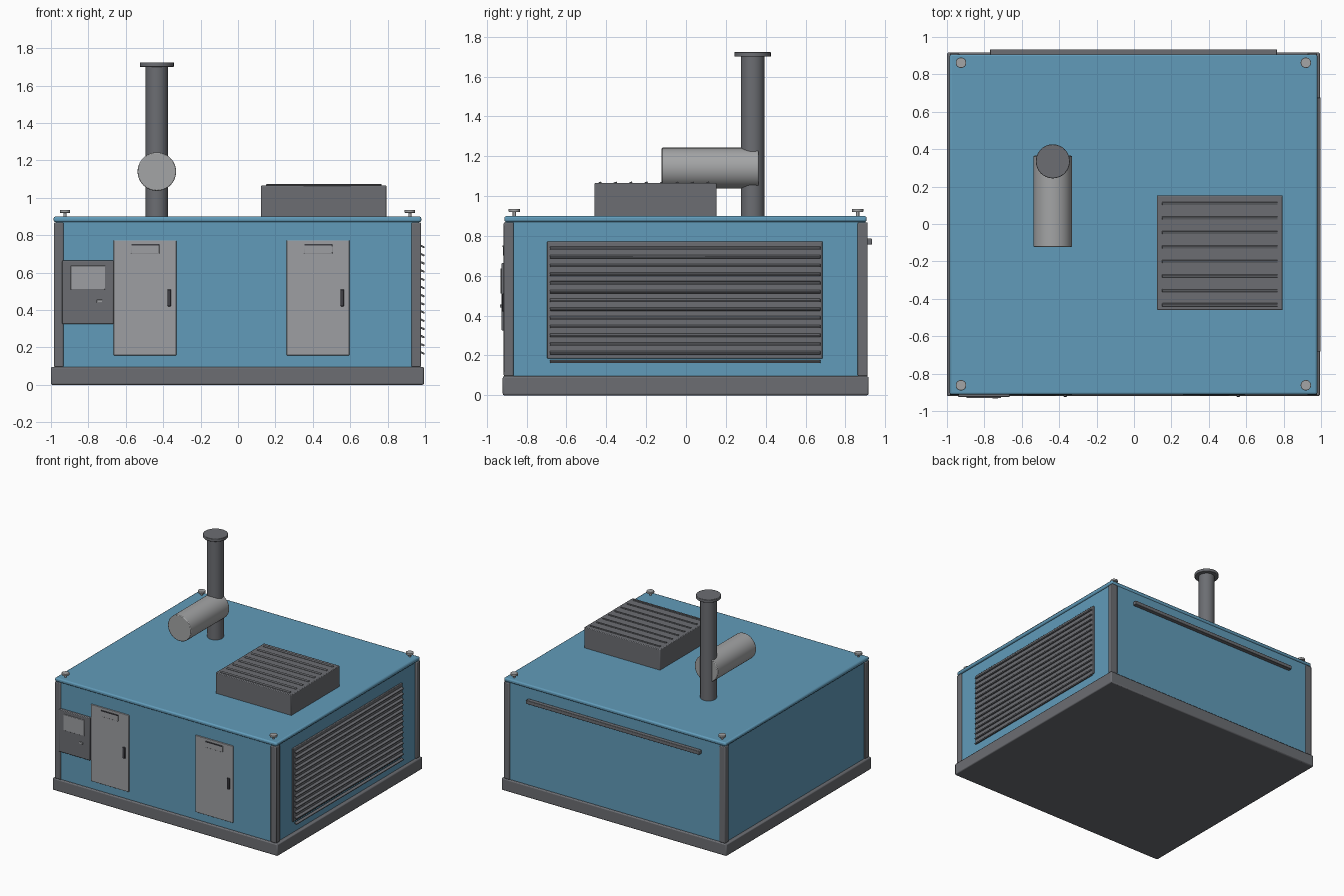
import bpy, math
from mathutils import Vector

cube = bpy.data.objects.get("Cube")
if cube:
    bpy.data.objects.remove(cube, do_unlink=True)


def material(name, rgb):
    m = bpy.data.materials.new(name)
    m.use_nodes = True
    m.diffuse_color = (*rgb, 1)
    m.node_tree.nodes["Principled BSDF"].inputs["Base Color"].default_value = (*rgb, 1)
    return m


BLUE = material("blue paint", (0.12, 0.33, 0.49))
STEEL = material("dark steel", (0.15, 0.155, 0.17))
PANEL = material("light grey panel", (0.34, 0.345, 0.365))
SILVER = material("silver metal", (0.37, 0.375, 0.38))
BLACK = material("black plastic", (0.05, 0.05, 0.06))


def finish(obj, name, mat, bevel):
    obj.name = name
    obj.data.materials.append(mat)
    if bevel:
        mod = obj.modifiers.new("Bevel", "BEVEL")
        mod.width, mod.segments = bevel, 2
        mod.limit_method = "ANGLE"
    bpy.ops.object.shade_smooth_by_angle(angle=math.radians(35))
    return obj


def box(name, mat, x, y, z, bevel=0.0, tilt=(0, 0, 0)):
    """Box given by its (min, max) span on each axis."""
    spans = (x, y, z)
    bpy.ops.mesh.primitive_cube_add(size=1, location=[(a + b) / 2 for a, b in spans])
    obj = bpy.context.object
    size = Vector([b - a for a, b in spans])
    for v in obj.data.vertices:
        v.co *= size
    obj.rotation_euler = tilt
    return finish(obj, name, mat, bevel)


def tube(name, mat, start, end, radius, bevel=0.0, sides=32):
    """Cylinder between two points."""
    a, b = Vector(start), Vector(end)
    bpy.ops.mesh.primitive_cylinder_add(vertices=sides, radius=radius,
                                        depth=(b - a).length, location=(a + b) / 2)
    obj = bpy.context.object
    obj.rotation_euler = (b - a).to_track_quat("Z", "Y").to_euler()
    return finish(obj, name, mat, bevel)


# Enclosure: skid base, walls, roof and corner posts
box("skid_base", STEEL, (-1, 0.994), (-0.92, 0.917), (0, 0.096), 0.008)
box("enclosure_walls", BLUE, (-0.973, 0.967), (-0.905, 0.902), (0.09, 0.875), 0.006)
box("roof_panel", BLUE, (-0.986, 0.98), (-0.912, 0.907), (0.87, 0.9), 0.01)
for side, x in (("right", (-0.985, -0.933)), ("left", (0.927, 0.979))):
    for end, y in (("front", (-0.915, -0.865)), ("rear", (0.862, 0.912))):
        box(f"{end}_{side}_post", STEEL, x, y, (0.096, 0.868), 0.006)

# Roof lifting lugs
for x in (-0.925, 0.919):
    for y in (-0.862, 0.862):
        tube("lug_stem", SILVER, (x, y, 0.895), (x, y, 0.925), 0.008, sides=12)
        tube("lifting_lug", SILVER, (x, y, 0.92), (x, y, 0.936), 0.028, 0.002, 20)

# Front access doors with vent hood and handle
for name, x in (("right", -0.665), ("left", 0.26)):
    box(f"{name}_door", PANEL, (x, x + 0.335), (-0.914, -0.9), (0.158, 0.773), 0.003)
    box(f"{name}_door_vent", PANEL, (x + 0.093, x + 0.245), (-0.918, -0.91),
        (0.702, 0.752), 0.002)
    box(f"{name}_door_vent_slot", BLACK, (x + 0.095, x + 0.243), (-0.92, -0.915),
        (0.744, 0.752))
    box(f"{name}_door_handle", BLACK, (x + 0.287, x + 0.307), (-0.924, -0.91),
        (0.42, 0.51), 0.004)

# Control box
box("control_box", STEEL, (-0.94, -0.665), (-0.926, -0.9), (0.325, 0.665), 0.005)
box("control_screen", PANEL, (-0.895, -0.71), (-0.931, -0.922), (0.51, 0.637), 0.002)
box("control_switch", PANEL, (-0.756, -0.726), (-0.934, -0.922), (0.44, 0.455), 0.002)

# Side radiator grille with tilted louvres
box("grille_panel", STEEL, (0.96, 0.979), (-0.697, 0.686), (0.185, 0.772), 0.004)
for i in range(14):
    z = 0.17 + i * 0.0438
    box("grille_louvre", STEEL, (0.976, 0.998), (-0.683, 0.675), (z - 0.005, z + 0.005),
        0.002, (0, math.radians(25), 0))

# Rear rail
box("rear_rail", STEEL, (-0.77, 0.765), (0.9, 0.934), (0.757, 0.787), 0.004)

# Roof air outlet with slats
box("air_outlet", STEEL, (0.123, 0.795), (-0.46, 0.153), (0.89, 1.065), 0.005)
for i in range(8):
    y = -0.432 + i * 0.0773
    box("outlet_slat", STEEL, (0.15, 0.768), (y - 0.008, y + 0.008), (1.062, 1.071),
        0.002, (math.radians(20), 0, 0))

# Exhaust stack and silencer
px, py = -0.434, 0.335
tube("exhaust_pipe", STEEL, (px, py, 0.89), (px, py, 1.705), 0.06)
tube("exhaust_cap", STEEL, (px, py, 1.7), (px, py, 1.724), 0.091, 0.003)
tube("silencer", SILVER, (px, -0.122, 1.14), (px, 0.365, 1.14), 0.103, 0.005, 40)
